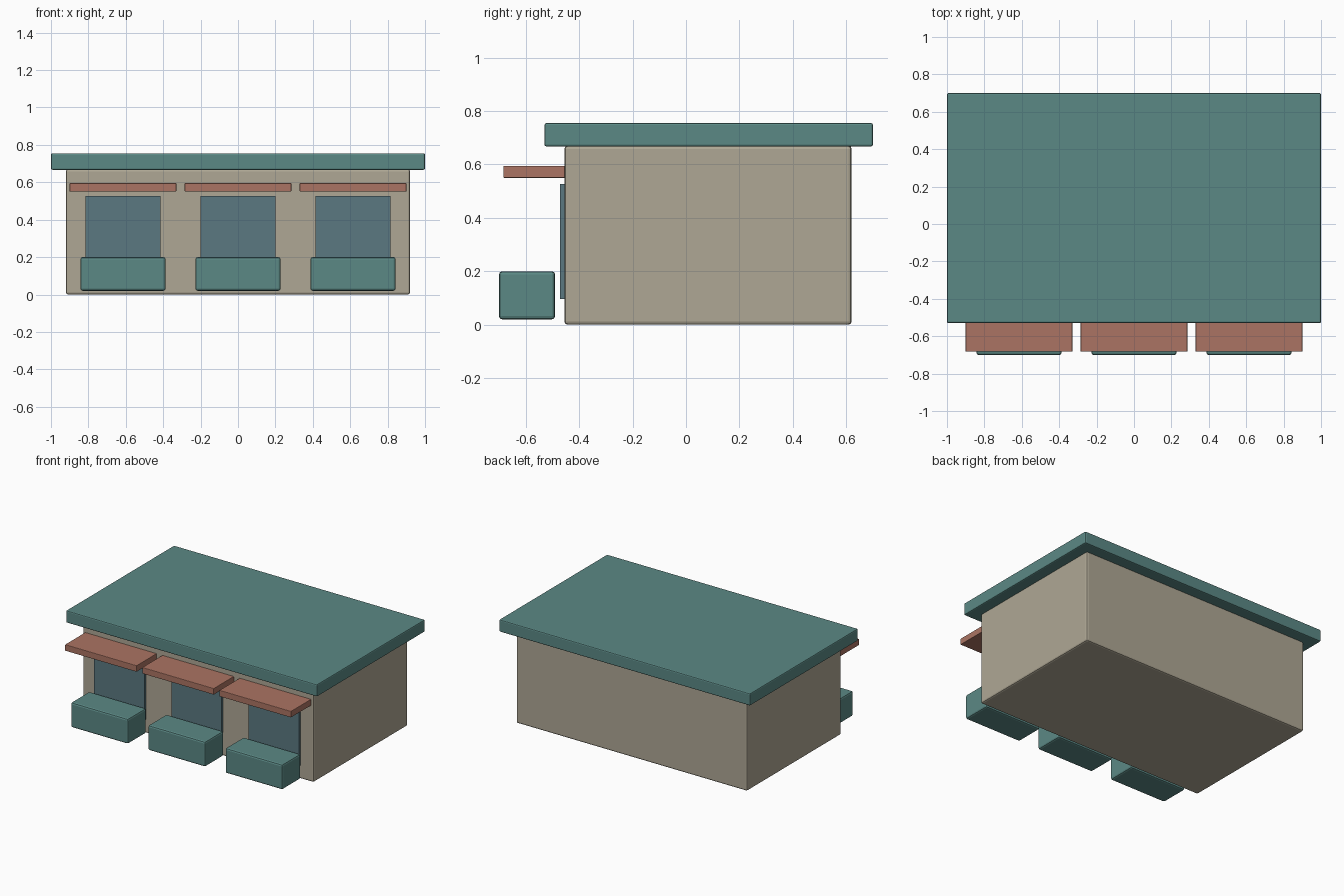
import bpy
import bmesh

if "Cube" in bpy.data.objects:
    bpy.data.objects.remove(bpy.data.objects["Cube"])


def material(name, rgb):
    m = bpy.data.materials.new(name)
    m.diffuse_color = (*rgb, 1)
    m.use_nodes = True
    m.node_tree.nodes["Principled BSDF"].inputs["Base Color"].default_value = m.diffuse_color
    return m


TEAL = material("teal", (0.105, 0.25, 0.235))
TAN = material("tan", (0.43, 0.39, 0.30))
RED = material("terracotta", (0.41, 0.175, 0.125))
GLASS = material("glass", (0.105, 0.19, 0.22))


def box(name, x, y, z, mat, bevel=0.0):
    """Box from (min, max) ranges, with optional rounded edges."""
    bm = bmesh.new()
    bmesh.ops.create_cube(bm, size=1)
    for v in bm.verts:
        v.co = [r[0] if c < 0 else r[1] for c, r in zip(v.co, (x, y, z))]
    me = bpy.data.meshes.new(name)
    bm.to_mesh(me)
    bm.free()
    me.materials.append(mat)
    ob = bpy.data.objects.new(name, me)
    bpy.context.collection.objects.link(ob)
    if bevel:
        mod = ob.modifiers.new("Bevel", "BEVEL")
        mod.width = bevel
        mod.segments = 2
    return ob


def span(center, width):
    return (center - width / 2, center + width / 2)


# Main building and overhanging roof slab
box("building_body", (-0.92, 0.92), (-0.455, 0.62), (0.0, 0.67), TAN, 0.012)
box("roof_slab", (-1, 1), (-0.53, 0.70), (0.667, 0.755), TEAL, 0.008)

# Three bays: window, awning and planter box
for side, cx in (("left", -0.615), ("middle", 0.0), ("right", 0.615)):
    box(side + "_window", span(cx, 0.40), (-0.472, -0.44), (0.097, 0.527), GLASS)
    box(side + "_awning", span(cx, 0.57), (-0.683, -0.45), (0.55, 0.595), RED, 0.003)
    box(side + "_planter", span(cx, 0.456), (-0.70, -0.49), (0.02, 0.20), TEAL, 0.012)
